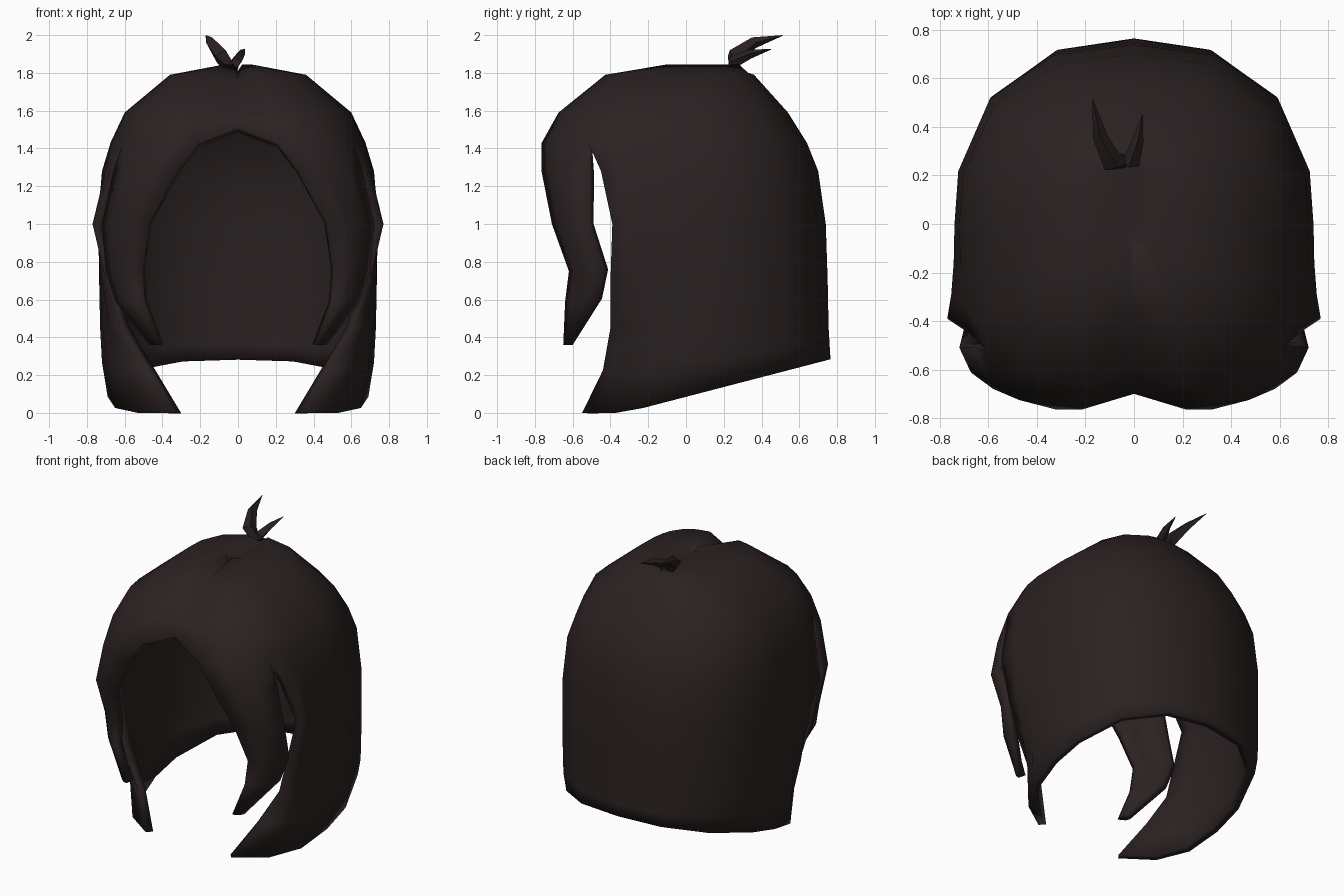
import bpy
import bmesh
from math import sin, cos, radians
from mathutils import Vector

if "Cube" in bpy.data.objects:
    bpy.data.objects.remove(bpy.data.objects["Cube"])

hair = bpy.data.materials.new("dark brown hair")
hair.use_nodes = True
hair.diffuse_color = (0.024, 0.0155, 0.0155, 1)
hair.node_tree.nodes["Principled BSDF"].inputs["Base Color"].default_value = hair.diffuse_color


def finish(name, bm, angle):
    """Turn a bmesh into a smooth shaded object."""
    mesh = bpy.data.meshes.new(name)
    bm.to_mesh(mesh)
    bm.free()
    obj = bpy.data.objects.new(name, mesh)
    bpy.context.collection.objects.link(obj)
    mesh.materials.append(hair)
    bpy.ops.object.select_all(action="DESELECT")
    obj.select_set(True)
    bpy.context.view_layer.objects.active = obj
    bpy.ops.object.shade_smooth_by_angle(angle=radians(angle))
    return obj


def oval(angle, width, back, front):
    """Point on a squarish oval; angle runs from the back to the front."""
    a = radians(angle)
    power = 0.82 if angle <= 90 else 0.625
    s, c = max(sin(a), 0), cos(a)
    if angle in (0, 180):
        s = 0
    y = back * max(c, 0) ** power if angle <= 90 else front * (-c) ** power
    return width * s ** power, y


def bend(start, corner, end, t):
    """Point on a quadratic curve in plan."""
    p, q, r = Vector(start), Vector(corner), Vector(end)
    return p * (1 - t) ** 2 + q * 2 * t * (1 - t) + r * t * t


BACK = (0, 22, 50, 77)
SIDE = (90, 101, 112, 122)
FRONT = (140, 157, 171, 180)
ANGLES = BACK + SIDE + FRONT
SLIT = len(BACK + SIDE) - 1
LAST = len(ANGLES) - 1

# crown rows: height, half width, back, front
crown = [(1.845, 0.07, 0.30, -0.10), (1.79, 0.36, 0.36, -0.43),
         (1.59, 0.60, 0.54, -0.68), (1.43, 0.675, 0.64, -0.77)]
# back rows: height, half width, back, front edge x and y
lower = [(1.28, 0.72, 0.70, 0.68, -0.45), (1.0, 0.74, 0.74, 0.77, -0.39),
         (0.7, 0.735, 0.75, 0.70, -0.40), (0.45, 0.73, 0.755, 0.62, -0.40),
         (None, 0.72, 0.76, 0.47, -0.44), (0, 0.69, 0.765, 0.33, -0.55)]
# front lock rows: height, outer edge x and y, inner edge x and y
lock = [(1.28, 0.66, -0.51, 0.32, -0.765), (1.0, 0.72, -0.51, 0.47, -0.71),
        (0.75, 0.70, -0.43, 0.51, -0.62), (0.59, 0.65, -0.46, 0.50, -0.64),
        (0.36, 0.47, -0.60, 0.41, -0.65)]

bm = bmesh.new()


def strip(upper, under):
    """Bridge two rows of vertices with quads."""
    for i in range(len(upper) - 1):
        bm.faces.new((upper[i], upper[i + 1], under[i + 1], under[i]))


# crown, with a sunken parting along the middle
previous = None
for z, w, b, f in crown:
    row = []
    for i, a in enumerate(ANGLES):
        x, y = oval(a, w, b, f)
        h = z
        if i == LAST and previous:
            h = 1.515 if z == crown[-1][0] else z - 0.03
            y += 0.07
        row.append(bm.verts.new((x, y, h)))
    if previous:
        strip(previous, row)
    else:
        seam = [bm.verts.new((0, v.co.y, 1.81)) for v in row]
        row[0].co.z = row[-1].co.z = 1.81
        strip(seam, row)
    previous = row
crown_edge = previous

# back and side hair, curling forward at the bottom
previous = crown_edge[:SLIT + 1]
for z, w, b, ex, ey in lower:
    plan = [oval(a, w, b, 0) for a in BACK]
    plan += [bend((w, 0), (w, ey * 0.68), (ex, ey), i / 3) for i in range(4)]
    row = []
    for x, y in plan:
        hem = max(0.0, 0.085 + 0.26 * y)
        h = z if z else hem
        if z is None:
            h = (hem + 0.45) / 2
        row.append(bm.verts.new((x, y, h)))
    strip(previous, row)
    previous = row

# front lock beside the face
previous = crown_edge[SLIT:LAST]
for z, ox, oy, ix, iy in lock:
    row = []
    corner = (ox * 0.85 + ix * 0.15, oy * 0.15 + iy * 0.85)
    for t in (0, 0.35, 0.7, 1):
        x, y = bend((ox, oy), corner, (ix, iy), t)
        row.append(bm.verts.new((x, y, z)))
    strip(previous, row)
    previous = row

bmesh.ops.remove_doubles(bm, verts=bm.verts, dist=0.001)
bmesh.ops.dissolve_degenerate(bm, edges=bm.edges, dist=0.0005)
shell = finish("bob_hair", bm, 80)
mirror = shell.modifiers.new("both sides", "MIRROR")
mirror.use_clip = True
solid = shell.modifiers.new("thickness", "SOLIDIFY")
solid.thickness = 0.05
solid.offset = -1


def tuft(name, path, radii):
    """Pointed strand with a four sided section."""
    bm = bmesh.new()
    points = [Vector(p) for p in path]
    rings = []
    for i, (p, r) in enumerate(zip(points, radii)):
        along = points[min(i + 1, len(points) - 1)] - points[max(i - 1, 0)]
        turn = along.to_track_quat("Z", "Y")
        rings.append([bm.verts.new(p + turn @ Vector((r * cos(radians(k)), r * sin(radians(k)), 0)))
                      for k in range(0, 360, 90)])
    for a, b in zip(rings, rings[1:]):
        for k in range(4):
            n = (k + 1) % 4
            bm.faces.new((a[k], a[n], b[n], b[k]))
    bm.faces.new(rings[0][::-1])
    bm.faces.new(rings[-1])
    bmesh.ops.recalc_face_normals(bm, faces=bm.faces)
    finish(name, bm, 60)


# two loose strands on the crown
tuft("right_tuft", [(-0.03, 0.26, 1.80), (-0.09, 0.255, 1.89), (-0.14, 0.36, 1.96), (-0.17, 0.51, 1.998)],
     (0.03, 0.045, 0.03, 0.002))
tuft("left_tuft", [(-0.03, 0.26, 1.80), (-0.01, 0.255, 1.86), (0.015, 0.34, 1.90), (0.035, 0.45, 1.925)],
     (0.025, 0.035, 0.024, 0.002))
